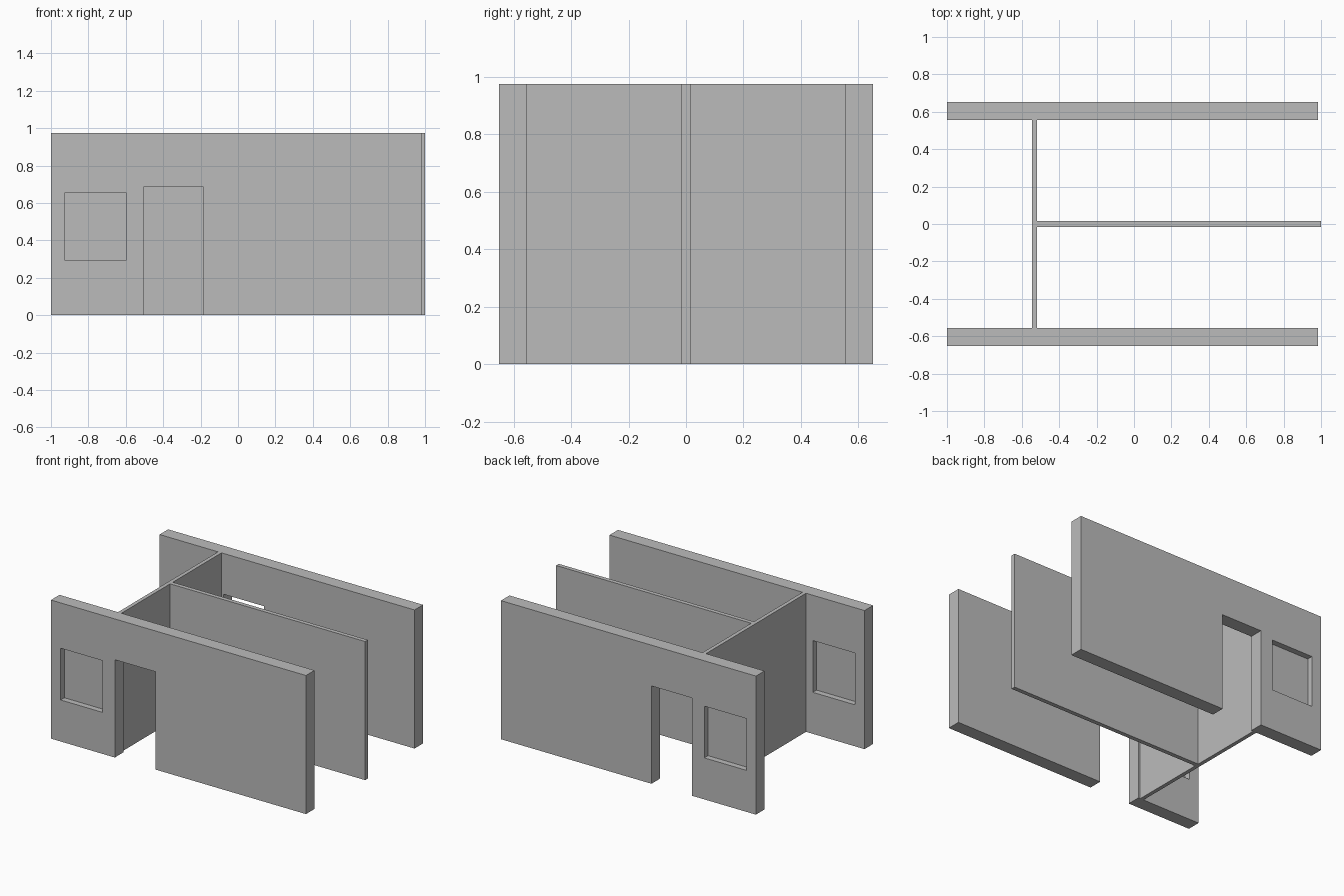
import bpy
import bmesh
from mathutils import Vector

if "Cube" in bpy.data.objects:
    bpy.data.objects.remove(bpy.data.objects["Cube"], do_unlink=True)

HEIGHT = 0.975
OUTER, INNER = 0.651, 0.556      # faces of the long outer walls
LEFT, RIGHT = -1.0, 0.985        # ends of the long outer walls
DOOR = (-0.503, -0.187, 0.688)   # x start, x end, top
WINDOW = (-0.925, -0.598, 0.292, 0.656)
PANE = 0.012                     # thickness of the window panel

grey = bpy.data.materials.new("plain_grey")
grey.use_nodes = True
colour = (0.5, 0.5, 0.5, 1)
grey.diffuse_color = colour
grey.node_tree.nodes["Principled BSDF"].inputs["Base Color"].default_value = colour


def finish(name, bm):
    bmesh.ops.recalc_face_normals(bm, faces=bm.faces)
    mesh = bpy.data.meshes.new(name)
    bm.to_mesh(mesh)
    bm.free()
    mesh.materials.append(grey)
    obj = bpy.data.objects.new(name, mesh)
    bpy.context.collection.objects.link(obj)
    return obj


def box(name, x0, x1, y0, y1, z0=0, z1=HEIGHT):
    bm = bmesh.new()
    bmesh.ops.create_cube(bm, size=1)
    for v in bm.verts:
        v.co = Vector((x1 if v.co.x > 0 else x0,
                       y1 if v.co.y > 0 else y0,
                       z1 if v.co.z > 0 else z0))
    return finish(name, bm)


def outer_wall(name, y0, y1):
    """Wall with a doorway and a window hole, extruded from a grid of cells."""
    xs = [LEFT, *WINDOW[:2], *DOOR[:2], RIGHT]
    zs = [0, *WINDOW[2:], DOOR[2], HEIGHT]
    bm = bmesh.new()
    for i in range(len(xs) - 1):
        for k in range(len(zs) - 1):
            window_cell = i == 1 and k == 1
            door_cell = i == 3 and k < 3
            if window_cell or door_cell:
                continue
            corners = ((i, k), (i + 1, k), (i + 1, k + 1), (i, k + 1))
            bm.faces.new([bm.verts.new((xs[a], y0, zs[b])) for a, b in corners])
    bmesh.ops.remove_doubles(bm, verts=bm.verts, dist=0.0001)
    ext = bmesh.ops.extrude_face_region(bm, geom=bm.faces[:], use_keep_orig=True)
    moved = [g for g in ext["geom"] if isinstance(g, bmesh.types.BMVert)]
    bmesh.ops.translate(bm, verts=moved, vec=(0, y1 - y0, 0))
    finish(name, bm)


# Long walls, each with a thin panel set midway in its window
for side, sign in (("front", -1), ("back", 1)):
    near, far = sorted((sign * OUTER, sign * INNER))
    outer_wall(side + "_wall", near, far)
    mid = (near + far) / 2
    box(side + "_window_panel", WINDOW[0], WINDOW[1],
        mid - PANE / 2, mid + PANE / 2, WINDOW[2], WINDOW[3])

# Thin inner partitions
box("cross_partition", -0.545, -0.518, -INNER, INNER)
box("middle_partition", -0.518, 1.0, -0.015, 0.015)
